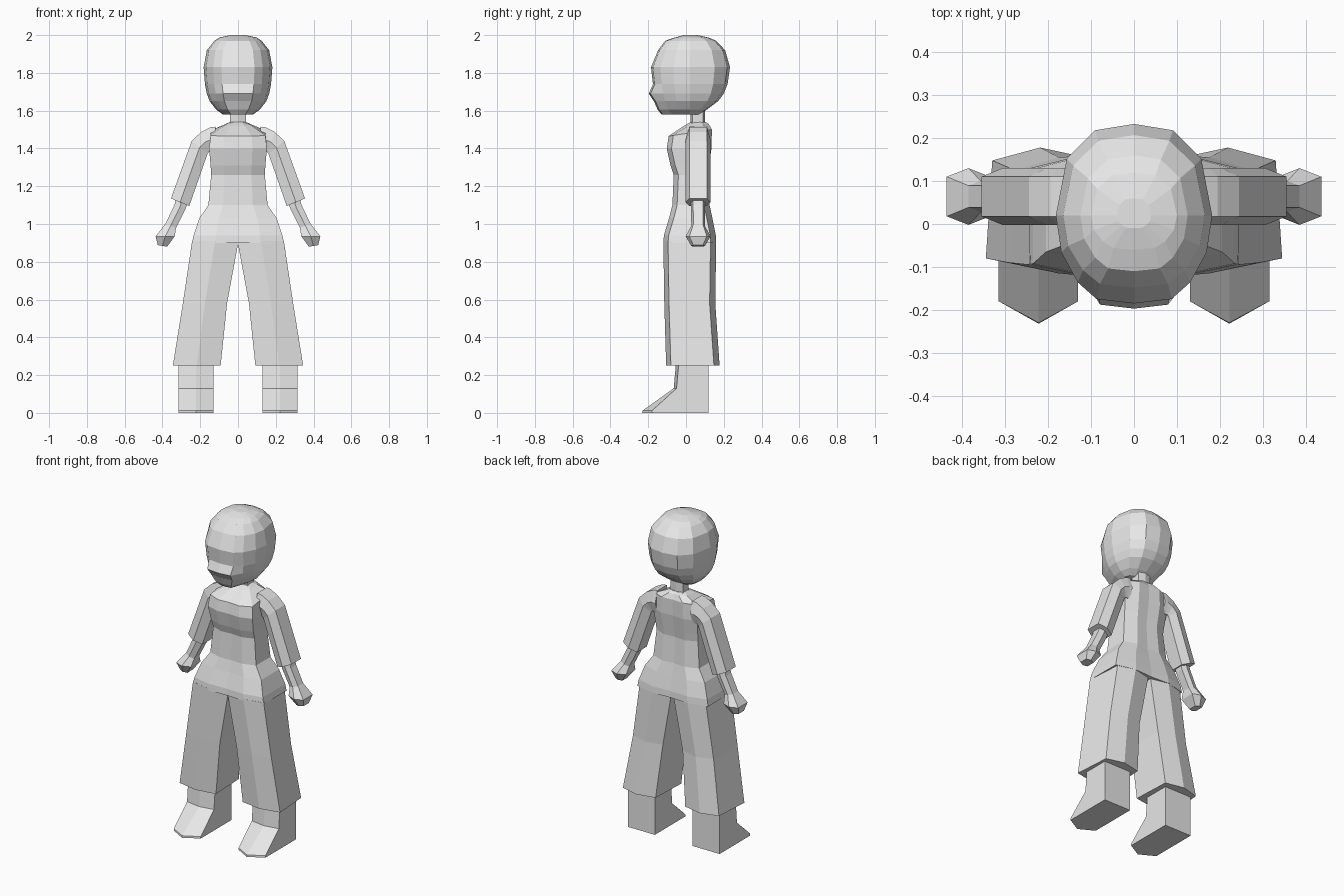
import bpy
import bmesh

cube = bpy.data.objects.get("Cube")
if cube:
    bpy.data.objects.remove(cube, do_unlink=True)

grey = bpy.data.materials.new("plain_grey")
grey.use_nodes = True
grey.diffuse_color = (0.8, 0.8, 0.8, 1)
grey.node_tree.nodes["Principled BSDF"].inputs["Base Color"].default_value = (0.8, 0.8, 0.8, 1)


def loft(name, rings, mirror=False):
    """Skin a list of equal-length point rings and cap both ends."""
    bm = bmesh.new()
    loops = [[bm.verts.new(p) for p in ring] for ring in rings]
    for low, high in zip(loops, loops[1:]):
        for i in range(len(low)):
            j = (i + 1) % len(low)
            bm.faces.new((low[i], low[j], high[j], high[i]))
    bm.faces.new(loops[0][::-1])
    bm.faces.new(loops[-1])
    bmesh.ops.recalc_face_normals(bm, faces=bm.faces)
    mesh = bpy.data.meshes.new(name)
    bm.to_mesh(mesh)
    bm.free()
    mesh.materials.append(grey)
    obj = bpy.data.objects.new(name, mesh)
    bpy.context.collection.objects.link(obj)
    if mirror:
        mod = obj.modifiers.new("Mirror", 'MIRROR')
        mod.use_mirror_merge = False
    return obj


def symmetric(half):
    """Close a half outline (front centre to back centre) across x = 0."""
    return half + [(-x, y, z) for x, y, z in half[-2:0:-1]]


# Head: rounded loft with a blunt muzzle low on the face
def head_ring(z, width, front, back, snout=0.0):
    mid = 0.02
    f, b = front - mid, back - mid
    return symmetric([
        (0, front - snout, z), (width * 0.48, mid + f * 0.95 - snout, z),
        (width * 0.72, mid + f * 0.76, z), (width * 0.93, mid + f * 0.42, z),
        (width, mid, z), (width * 0.86, mid + b * 0.62, z),
        (width * 0.5, mid + b * 0.93, z), (0, back, z)])


loft("head", [head_ring(*r) for r in (
    (1.58, 0.08, -0.10, 0.07, 0.03),
    (1.605, 0.115, -0.13, 0.11, 0.02),
    (1.65, 0.15, -0.15, 0.17, 0.02),
    (1.69, 0.165, -0.165, 0.20, 0.032),
    (1.74, 0.175, -0.175, 0.22),
    (1.83, 0.182, -0.185, 0.233),
    (1.92, 0.165, -0.148, 0.207),
    (1.97, 0.125, -0.11, 0.16),
    (1.987, 0.10, -0.06, 0.12),
    (2.0, 0.04, -0.01, 0.06))])


# Neck
loft("neck", [symmetric([(0, f, z), (w, f + 0.01, z), (w, b - 0.01, z), (0, b, z)])
              for z, w, f, b in ((1.50, 0.06, 0.0, 0.12),
                                 (1.54, 0.042, 0.025, 0.10),
                                 (1.63, 0.042, 0.02, 0.10))])


# Torso: front height, back height, half width, front y, back y
def torso_ring(zf, zb, w, f, b):
    def at(x, y):
        return (x, y, zf + (zb - zf) * (y - f) / (b - f))
    return symmetric([at(0, f + 0.004), at(w / 2, f), at(w, f + 0.025),
                      at(w, b - 0.03), at(w / 2, b), at(0, b - 0.006)])


loft("torso", [torso_ring(*r) for r in (
    (0.90, 0.90, 0.243, -0.12, 0.16),
    (0.94, 0.94, 0.235, -0.117, 0.158),
    (1.03, 1.03, 0.205, -0.09, 0.14),
    (1.10, 1.10, 0.157, -0.072, 0.125),
    (1.26, 1.26, 0.142, -0.065, 0.115),
    (1.31, 1.31, 0.145, -0.082, 0.122),
    (1.40, 1.40, 0.153, -0.102, 0.135),
    (1.465, 1.50, 0.145, -0.092, 0.137),
    (1.52, 1.53, 0.07, -0.01, 0.12),
    (1.537, 1.54, 0.045, 0.02, 0.105))])


# Wide trouser legs: height, inner x, outer x, front y, back y
def trouser_ring(z, inner, outer, f, b):
    mid = (inner + outer) / 2
    return [(outer, f + 0.025, z), (mid, f, z), (inner, f + 0.02, z),
            (inner + 0.01, b - 0.025, z), (mid, b, z), (outer - 0.015, b - 0.03, z)]


loft("trouser_legs", [trouser_ring(*r) for r in (
    (0.25, 0.092, 0.345, -0.105, 0.178),
    (0.58, 0.058, 0.292, -0.115, 0.155),
    (0.91, -0.003, 0.243, -0.12, 0.16))], mirror=True)


# Feet with pointed toes
def foot_ring(z, corner, tip):
    return [(0.315, corner, z), (0.222, tip, z), (0.13, corner, z),
            (0.13, 0.12, z), (0.315, 0.12, z)]


loft("feet", [foot_ring(*r) for r in (
    (0.0, -0.18, -0.232),
    (0.012, -0.18, -0.23),
    (0.13, -0.05, -0.065),
    (0.30, -0.035, -0.05))], mirror=True)


# Arms: outer edge x, z, inner edge x, z, half depth
def arm_ring(ox, oz, ix, iz, depth, y=0.064):
    mx, mz = (ox + ix) / 2, (oz + iz) / 2
    d = depth * 0.7
    return [(ox, y - d, oz), (ox, y + d, oz), (mx, y + depth, mz),
            (ix, y + d, iz), (ix, y - d, iz), (mx, y - depth, mz)]


loft("sleeves", [arm_ring(*r) for r in (
    (0.12, 1.515, 0.12, 1.38, 0.066),
    (0.145, 1.513, 0.14, 1.38, 0.066),
    (0.195, 1.487, 0.155, 1.38, 0.066),
    (0.245, 1.44, 0.162, 1.37, 0.066),
    (0.355, 1.135, 0.258, 1.095, 0.066))], mirror=True)

loft("forearms_and_hands", [arm_ring(*r) for r in (
    (0.322, 1.15, 0.262, 1.13, 0.037),
    (0.337, 1.10, 0.277, 1.08, 0.037),
    (0.385, 1.0, 0.328, 0.98, 0.036),
    (0.436, 0.935, 0.335, 0.935, 0.066),
    (0.425, 0.888, 0.375, 0.88, 0.036))], mirror=True)
